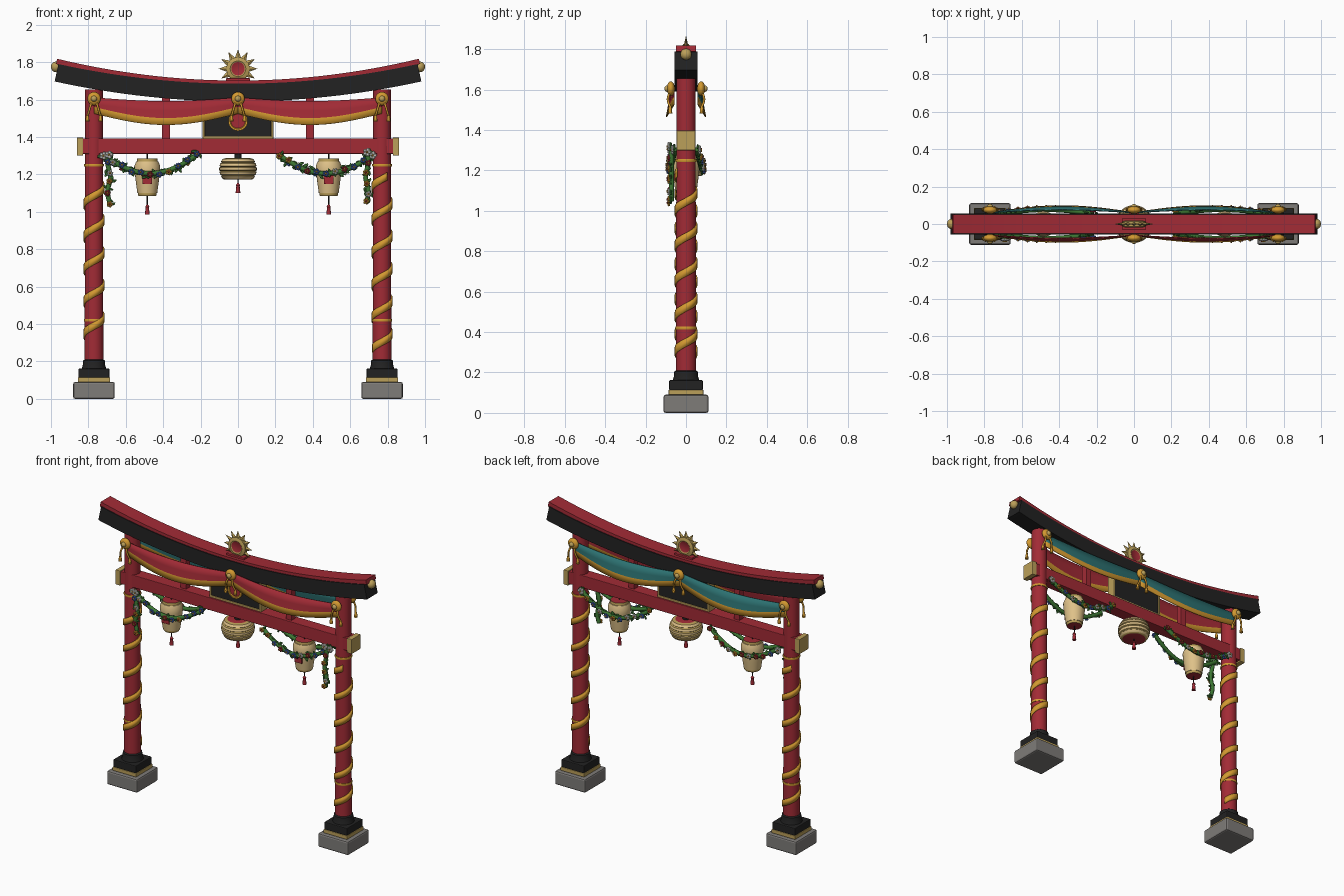
import bpy, bmesh, math, random
from mathutils import Matrix, Vector

if "Cube" in bpy.data.objects:
    bpy.data.objects.remove(bpy.data.objects["Cube"])
random.seed(4)
pi, sin, cos = math.pi, math.sin, math.cos

def material(name, *rgb):
    m = bpy.data.materials.new(name)
    m.use_nodes = True
    m.diffuse_color = (*rgb, 1)
    m.node_tree.nodes["Principled BSDF"].inputs["Base Color"].default_value = (*rgb, 1)
    return m

red = material("lacquer red", .36, .024, .036)
black = material("lacquer black", .016, .016, .016)
amber = material("amber cloth", .65, .32, .03)
brass = material("pale brass", .5, .35, .1)
stone = material("stone grey", .21, .2, .19)
cream = material("paper cream", .74, .54, .25)
green = material("leaf green", .045, .18, .032)
teal = material("teal cloth", .026, .17, .17)
blue = material("petal blue", .06, .13, .48)
white = material("petal white", .75, .75, .7)

def finish(name, bm, mats, smooth=True, bevel=0, thick=0):
    me = bpy.data.meshes.new(name)
    bmesh.ops.recalc_face_normals(bm, faces=bm.faces)
    bm.to_mesh(me)
    bm.free()
    for m in mats:
        me.materials.append(m)
    ob = bpy.data.objects.new(name, me)
    bpy.context.collection.objects.link(ob)
    if thick:
        s = ob.modifiers.new("thickness", "SOLIDIFY")
        s.thickness, s.offset = thick, 0
    if bevel:
        b = ob.modifiers.new("bevel", "BEVEL")
        b.width, b.segments = bevel, 2
    if smooth:
        bpy.ops.object.select_all(action="DESELECT")
        ob.select_set(True)
        bpy.context.view_layer.objects.active = ob
        bpy.ops.object.shade_smooth_by_angle(angle=math.radians(35))
    return ob

def box(name, lo, hi, mat, bevel=.003):
    bm = bmesh.new()
    lo, hi = Vector(lo), Vector(hi)
    bmesh.ops.create_cube(bm, size=1, matrix=Matrix.Translation((lo + hi) / 2) @ Matrix.Diagonal((*(hi - lo), 1)))
    return finish(name, bm, [mat], False, bevel)

def ball(name, loc, size, mat):
    bm = bmesh.new()
    bmesh.ops.create_uvsphere(bm, u_segments=20, v_segments=12, radius=1,
                              matrix=Matrix.Translation(loc) @ Matrix.Diagonal((*size, 1)))
    return finish(name, bm, [mat])

def lathe(name, profile, loc, mats, rule=lambda i: 0, facing=False, n=28):
    """Revolve (radius, height) points; facing turns the axis towards the front."""
    bm = bmesh.new()
    rings = [[bm.verts.new((r * cos(2 * pi * k / n), r * sin(2 * pi * k / n), z)) for k in range(n)]
             for r, z in profile]
    for i, (a, b) in enumerate(zip(rings, rings[1:])):
        for k in range(n):
            f = bm.faces.new((a[k], a[(k + 1) % n], b[(k + 1) % n], b[k]))
            f.material_index = rule(i)
    for ring in (rings[0], rings[-1]):
        bm.faces.new(ring).material_index = len(mats) - 1
    turn = Matrix.Rotation(pi / 2, 4, "X") if facing else Matrix()
    bm.transform(Matrix.Translation(loc) @ turn)
    return finish(name, bm, mats)

def tube(name, points, radius, mat):
    cu = bpy.data.curves.new(name, "CURVE")
    cu.dimensions, cu.bevel_depth, cu.bevel_resolution = "3D", radius, 2
    cu.use_fill_caps = True
    sp = cu.splines.new("POLY")
    sp.points.add(len(points) - 1)
    for p, q in zip(sp.points, points):
        p.co = (*q, 1)
    cu.materials.append(mat)
    ob = bpy.data.objects.new(name, cu)
    bpy.context.collection.objects.link(ob)

# Curved top beam: a rectangle swept along an upswept line
def curved_beam(name, reach, low, high, flare, half_y, mat):
    bm, rows, n = bmesh.new(), [], 32
    for i in range(n + 1):
        t = 2 * i / n - 1
        x, z, slope = reach * t, 1.685 + .105 * t * t, .21 * t / reach
        nrm = Vector((-slope, 0, 1)).normalized()
        top = high + flare * t * t
        rows.append([bm.verts.new(Vector((x, y, z)) + nrm * d)
                     for y, d in ((-half_y, low), (half_y, low), (half_y, top), (-half_y, top))])
    for a, b in zip(rows, rows[1:]):
        for k in range(4):
            bm.faces.new((a[k], a[(k + 1) % 4], b[(k + 1) % 4], b[k]))
    bm.faces.new(rows[0])
    bm.faces.new(rows[-1])
    finish(name, bm, [mat])

curved_beam("top_beam", .96, -.095, 0, 0, .056, black)
curved_beam("top_beam_roof", .973, 0, .017, .012, .05, red)

# Spiral ribbon around a pillar
def ribbon(x, start, end, phase_z):
    bm, pitch, prev = bmesh.new(), .174, None
    for i in range(161):
        z = start + (end - start) * i / 160
        a = -pi / 2 + 2 * pi * (z - phase_z) / pitch
        p = Vector((x + .0525 * cos(a), .0525 * sin(a), z))
        cur = [bm.verts.new(p + Vector((0, 0, h))) for h in (-.021, .021)]
        if prev:
            bm.faces.new((prev[0], cur[0], cur[1], prev[1]))
        prev = cur
    finish("pillar_ribbon", bm, [amber], thick=.007)

# Pillars, plinths, beam ends
for s in (-1, 1):
    x = .77 * s
    def block(name, half_x, half_y, z0, z1, mat, bevel):
        box(name, (x - half_x, -half_y, z0), (x + half_x, half_y, z1), mat, bevel)
    block("foot_stone", .111, .111, 0, .09, stone, .01)
    block("plinth_band", .086, .086, .09, .114, brass, .003)
    block("plinth", .083, .083, .112, .162, black, .005)
    lathe("pillar_collar", [(.066, .16), (.06, .18), (.058, .205), (.05, .21)], (x, 0, 0), [black])
    lathe("pillar", [(.05, .2), (.047, 1.655)], (x, 0, 0), [red])
    for z in (.42, 1.25):
        lathe("pillar_ring", [(.052, z - .007), (.054, z), (.052, z + .007)], (x, 0, 0), [amber])
    ribbon(x, .27, 1.19, .39 if s < 0 else .305)
    box("beam_cap", (.845 * s - .017, -.046, 1.3), (.845 * s + .017, .046, 1.397), brass)
    box("strut", (.385 * s - .021, -.022, 1.38), (.385 * s + .021, .022, 1.62), red)
    ball("beam_end_ball", (.974 * s, 0, 1.775), (.026, .028, .028), brass)
box("tie_beam", (-.84, -.04, 1.31), (.84, .04, 1.392), red)

# Centre plaque with frame and medallion
box("plaque", (-.178, -.024, 1.4), (.178, .024, 1.61), black)
box("plaque_frame_bottom", (-.188, -.03, 1.39), (.188, .03, 1.404), brass)
for s in (-1, 1):
    box("plaque_frame_side", (.183 * s - .006, -.03, 1.39), (.183 * s + .006, .03, 1.61), brass)
lathe("medallion", [(.052, 0), (.052, .014), (.042, .014), (.038, .01)], (0, -.022, 1.485), [amber, red], facing=True)

# Sun ornament on the roof
box("sun_base", (-.064, -.03, 1.69), (.064, .03, 1.715), red)
disc = [(.036, -.016), (.042, -.02), (.062, -.014), (.062, .014), (.042, .02), (.036, .016)]
lathe("sun_disc", disc, (0, 0, 1.765), [brass, red], facing=True)
bm = bmesh.new()
for k in range(12):
    a = 2 * pi * k / 12
    if sin(a) > -.9:
        bmesh.ops.create_cone(bm, cap_ends=True, segments=4, radius1=.018, radius2=0, depth=.05,
                              matrix=Matrix.Translation((.079 * cos(a), 0, 1.765 + .079 * sin(a)))
                              @ Matrix.Rotation(pi / 2 - a, 4, "Y") @ Matrix.Diagonal((1, .6, 1, 1)))
finish("sun_rays", bm, [brass], False)

# Draped cloth, two swags on each face, with rosettes and cords
def swag(x0, x1, side, mat):
    bm, n, rows = bmesh.new(), 28, []
    for i in range(n + 1):
        t = i / n
        d = sin(pi * t)
        top, bottom = 1.612 - .02 * d, 1.525 - .06 * d
        zs = [top, (top * .6 + bottom * .4), bottom + .036, bottom]
        rows.append([bm.verts.new((x0 + (x1 - x0) * t,
                                   side * (.06 + d * (.016 + .007 * j)), z)) for j, z in enumerate(zs)])
    for a, b in zip(rows, rows[1:]):
        for j in range(3):
            bm.faces.new((a[j], b[j], b[j + 1], a[j + 1])).material_index = j == 2
    finish("cloth_swag", bm, [mat, amber], thick=.006)

for side, mat in ((-1, red), (1, teal)):
    swag(-.77, 0, side, mat)
    swag(0, .77, side, mat)
    for x in (-.77, 0, .77):
        ball("rosette", (x, side * .075, 1.605), (.036, .02, .036), amber)
        ball("rosette_button", (x, side * .093, 1.605), (.016, .014, .016), brass)
        for s in (-1, 1):
            path = [(x + s * (.012 + .022 * t), side * (.078 + .012 * sin(pi * t)), 1.59 - .075 * t)
                    for t in (0, .25, .5, .75, 1)]
            tube("cord", path, .006, amber)
            lathe("cord_tassel", [(.011, -.035), (.008, -.008), (.005, 0)],
                  (x + s * .035, side * .078, 1.518), [amber], n=10)

# Lanterns
def tassel(x, z, bottom):
    lathe("lantern_cord", [(.003, bottom + .04), (.003, z)], (x, 0, 0), [black], n=8)
    lathe("lantern_tassel", [(.013, bottom), (.009, bottom + .035), (.011, bottom + .042), (.004, bottom + .055)],
          (x, 0, 0), [red], n=12)

for x in (-.485, .485):
    shape = [(.046, 1.084), (.05, 1.09), (.05, 1.1), (.053, 1.1), (.06, 1.15), (.068, 1.215),
             (.069, 1.245), (.06, 1.268), (.056, 1.268), (.054, 1.284)]
    lathe("side_lantern", shape, (x, 0, 0), [cream, brass, red], lambda i: int(i < 2 or i > 7))
    box("lantern_label", (x - .026, -.066, 1.15), (x + .026, -.057, 1.195), red, 0)
    lathe("lantern_hanger", [(.004, 1.28), (.004, 1.315)], (x, 0, 0), [black], n=8)
    tassel(x, 1.09, .985)
ribs = []
for k in range(5):
    for h, bulge in ((0, -.004), (.2, .003), (.8, .003)):
        u = (k + h) / 5
        ribs.append((.062 + .036 * sin(pi * (.08 + .84 * u)) ** .7 + bulge, 1.172 + .115 * u))
ribs.append((.064, 1.287))
lathe("centre_lantern", ribs, (0, 0, 0), [cream, brass, red], lambda i: int(i % 3 != 1))
lathe("centre_hanger", [(.02, 1.285), (.02, 1.315)], (0, 0, 0), [black])
tassel(0, 1.18, 1.1)

# Flower garlands
blooms = [red, blue, white, amber]

def garland(name, points, side, big_start):
    tube(name, points, .013, green)
    bm = bmesh.new()
    def blob(loc, size, index, turn=0):
        geo = bmesh.ops.create_icosphere(bm, subdivisions=1, radius=1, matrix=Matrix.Translation(loc)
                                         @ Matrix.Rotation(turn, 4, "Y") @ Matrix.Diagonal((*size, 1)))
        for v in geo["verts"]:
            for f in v.link_faces:
                f.material_index = index
    for i, p in enumerate(points):
        p = Vector(p) + Vector((0, side * .013, random.uniform(-.01, .01)))
        for k in range(2):
            blob(p + Vector((random.uniform(-.02, .02), -side * .01, random.uniform(-.016, .016))),
                 (.017, .007, .008), 4, random.uniform(0, pi))
        if i % 2 == 0:
            first = big_start and i == 0
            c = 2 if first else random.randrange(4)
            r = .013 if first else .01
            for k in range(5):
                a = 2 * pi * k / 5
                blob(p + Vector((r * cos(a), 0, r * sin(a))), (r * .85, .008, r * .85), c)
            blob(p + Vector((0, side * .008, 0)), (.006, .005, .006), 3 if c != 3 else 0)
    finish(name + "_flowers", bm, blooms + [green], False)

for s in (-1, 1):
    for side in (-1, 1):
        path = [(s * (.72 - .5 * t), side * (.055 + .022 * sin(pi * t)), 1.305 - .1 * sin(pi * t) ** .9)
                for t in [i / 20 for i in range(21)]]
        garland("garland", path, side, True)
    drop = [(s * (.69 + .008 * sin(i)), -.072, 1.31 - .026 * i) for i in range(11)]
    garland("garland_drop", drop, -1, True)
